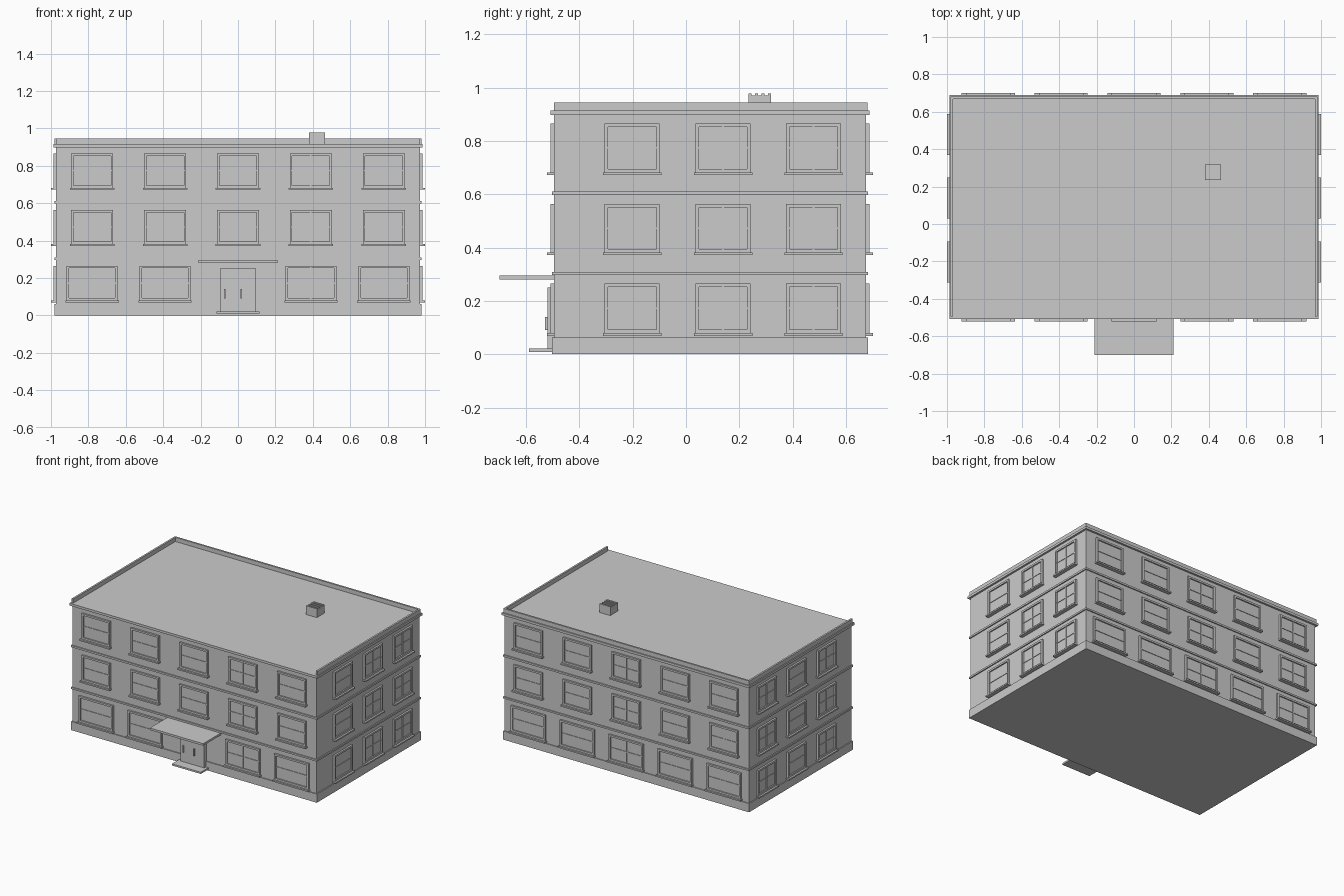
import bpy
import bmesh
from mathutils import Matrix, Vector

if "Cube" in bpy.data.objects:
    bpy.data.objects.remove(bpy.data.objects["Cube"], do_unlink=True)

GREY = (0.6, 0.6, 0.6, 1.0)
stone = bpy.data.materials.new("plain grey")
stone.use_nodes = True
stone.diffuse_color = GREY
stone.node_tree.nodes["Principled BSDF"].inputs["Base Color"].default_value = GREY

# Wall faces of the main block
WX, FRONT, BACK = 0.973, -0.495, 0.675


def make(name, boxes, matrix=Matrix()):
    """One object from boxes given as (x0, x1, y0, y1, z0, z1)."""
    bm = bmesh.new()
    for x0, x1, y0, y1, z0, z1 in boxes:
        centre = Vector((x0 + x1, y0 + y1, z0 + z1)) / 2
        size = (x1 - x0, y1 - y0, z1 - z0, 1)
        bmesh.ops.create_cube(bm, size=1, matrix=matrix @ Matrix.Translation(centre) @ Matrix.Diagonal(size))
    mesh = bpy.data.meshes.new(name)
    bm.to_mesh(mesh)
    bm.free()
    mesh.materials.append(stone)
    obj = bpy.data.objects.new(name, mesh)
    bpy.context.collection.objects.link(obj)
    return obj


def slab(name, out, z0, z1):
    """Full-footprint slab standing out from the walls."""
    make(name, [(-WX - out, WX + out, FRONT - out, BACK + out, z0, z1)])


def window(name, matrix, width, z0, z1, cross):
    """Frame, glass, glazing bars and sill; local -y points outwards."""
    h, t, mid = width / 2, 0.013, (z0 + z1) / 2
    deep = -0.013
    boxes = [
        (-h, -h + t, deep, 0, z0, z1), (h - t, h, deep, 0, z0, z1),
        (-h + t, h - t, deep, 0, z1 - t, z1), (-h + t, h - t, deep, 0, z0, z0 + t),
        (-h + t, h - t, -0.004, 0, z0 + t, z1 - t),
        (-h + t, h - t, -0.008, -0.004, mid - 0.003, mid + 0.003),
        (-h - 0.006, h + 0.006, -0.026, 0, z0 - 0.01, z0),
    ]
    if cross:
        boxes.append((-0.004, 0.004, -0.009, -0.004, z0 + t, z1 - t))
    make(name, boxes, matrix)


# Main block, plinth, floor bands and cornice
slab("walls", 0, 0.03, 0.9)
slab("plinth", 0.007, 0, 0.062)
slab("lower_band", 0.008, 0.297, 0.309)
slab("upper_band", 0.008, 0.598, 0.611)
slab("cornice_roof", 0.014, 0.898, 0.915)

# Parapet along the sides and back, open at the front
PX, PY, PT, TOP = 0.98, 0.681, 0.013, 0.945
make("parapet", [
    (-PX, -PX + PT, FRONT, PY, 0.915, TOP),
    (PX - PT, PX, FRONT, PY, 0.915, TOP),
    (-PX + PT, PX - PT, PY - PT, PY, 0.915, TOP),
])

# Windows on every floor
FLOORS = [("ground", 0.079, 0.265), ("middle", 0.382, 0.564), ("top", 0.682, 0.866)]
LONG = [-0.78, -0.39, 0, 0.39, 0.78]
SIDE = [-0.202, 0.139, 0.478]
turn = {side: Matrix.Rotation(angle, 4, "Z")
        for side, angle in (("front", 0), ("left", 1.5707963), ("back", 3.1415927), ("right", -1.5707963))}
for floor, z0, z1 in FLOORS:
    wide = 0.273 if floor == "ground" else 0.226
    for i, x in enumerate(LONG):
        if not (floor == "ground" and x == 0):
            window(f"{floor}_front_window_{i}", Matrix.Translation((x, FRONT, 0)) @ turn["front"],
                   wide, z0, z1, i == 3)
        window(f"{floor}_back_window_{i}", Matrix.Translation((x, BACK, 0)) @ turn["back"],
               wide, z0, z1, i in (0, 2))
    for i, y in enumerate(SIDE):
        window(f"{floor}_left_window_{i}", Matrix.Translation((WX, y, 0)) @ turn["left"],
               0.207, z0, z1, i > 0)
        window(f"{floor}_right_window_{i}", Matrix.Translation((-WX, y, 0)) @ turn["right"],
               0.207, z0, z1, i != 1)

# Entrance: door, handles, step and canopy
make("door", [(-0.095, 0.095, -0.52, FRONT, 0.02, 0.25)])
make("door_handles", [(x - 0.004, x + 0.004, -0.529, -0.52, 0.09, 0.14) for x in (-0.07, 0.017)])
make("door_step", [(-0.115, 0.115, -0.588, FRONT, 0.009, 0.021)])
make("canopy", [(-0.212, 0.212, -0.7, FRONT, 0.281, 0.296)])

# Roof vent with slats on top
vent = [(0.38, 0.465, 0.234, 0.319, 0.915, 0.971)]
vent += [(0.38, 0.465, y - 0.006, y + 0.006, 0.971, 0.978) for y in (0.24, 0.264, 0.289, 0.313)]
make("roof_vent", vent)
